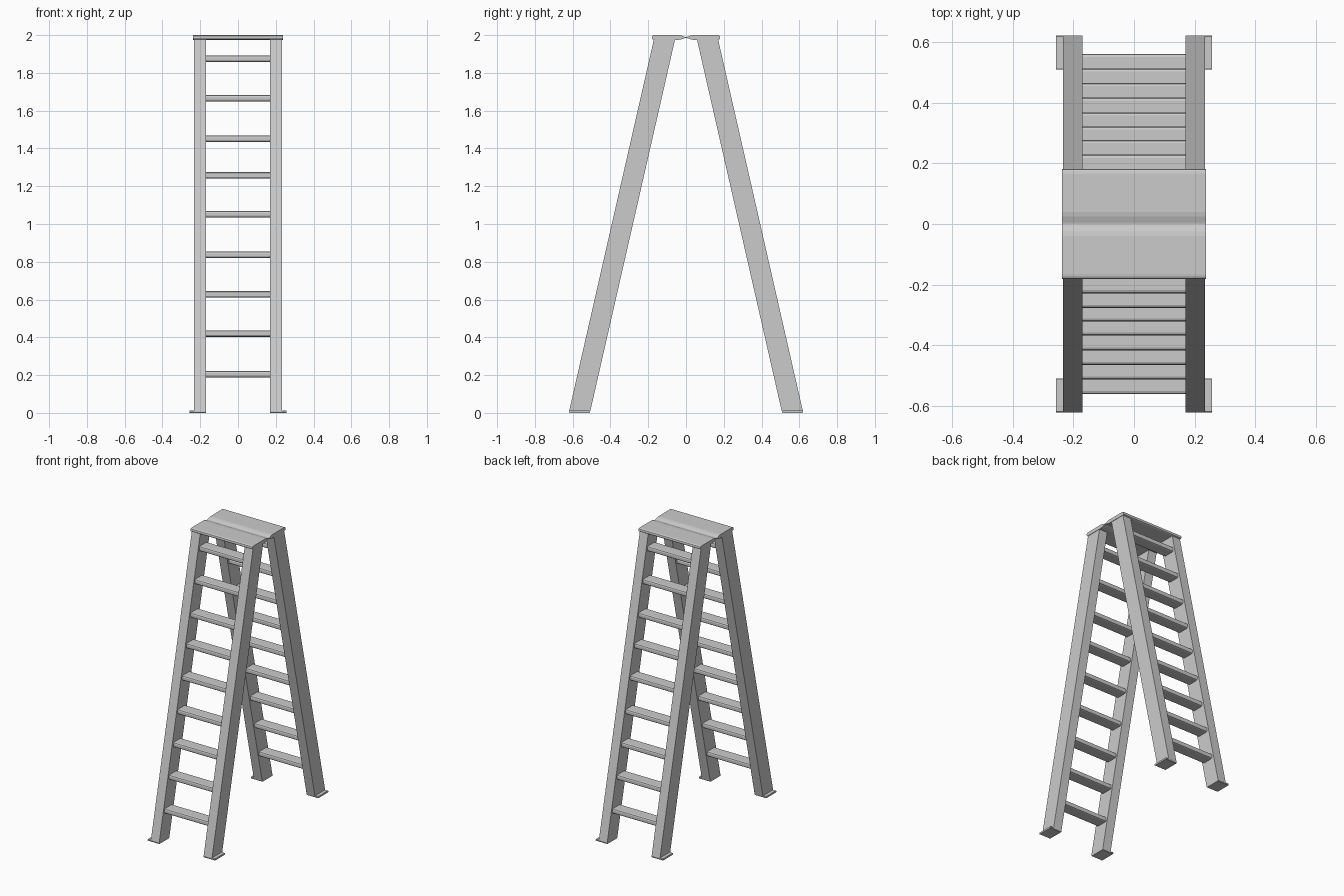
import bpy, bmesh

if "Cube" in bpy.data.objects:
    bpy.data.objects.remove(bpy.data.objects["Cube"])

RUN = 0.2276                 # y shift of a leg per unit of height
FOOT_Y = (-0.62, -0.508)     # front and back edge of a leg at the ground
RUNGS = (0.205, 0.42, 0.627, 0.837, 1.052, 1.257, 1.452, 1.665, 1.875)


def prism(name, profile, x0, x1, mirror=(False, False)):
    """Extrude a (y, z) profile from x0 to x1 and mirror it about the origin."""
    bm = bmesh.new()
    face = bm.faces.new([bm.verts.new((x0, y, z)) for y, z in profile])
    ext = bmesh.ops.extrude_face_region(bm, geom=[face])
    moved = [v for v in ext["geom"] if isinstance(v, bmesh.types.BMVert)]
    bmesh.ops.translate(bm, verts=moved, vec=(x1 - x0, 0, 0))
    bmesh.ops.recalc_face_normals(bm, faces=bm.faces)
    mesh = bpy.data.meshes.new(name)
    bm.to_mesh(mesh)
    bm.free()
    obj = bpy.data.objects.new(name, mesh)
    bpy.context.collection.objects.link(obj)
    if any(mirror):
        mod = obj.modifiers.new("Mirror", "MIRROR")
        mod.use_axis = (mirror[0], mirror[1], False)
        mod.use_mirror_merge = False
    return obj


# Four slanted legs with horizontal ends
f, b = FOOT_Y
top = 1.98
prism("legs", [(f, 0.004), (b, 0.004), (b + RUN * top, top), (f + RUN * top, top)],
      0.17, 0.234, (True, True))

# Foot plates sticking out past the legs
prism("foot_plates", [(f, 0.003), (f + 0.003, 0), (b - 0.003, 0), (b, 0.003),
                      (b, 0.009), (b - 0.003, 0.012), (f + 0.003, 0.012), (f, 0.009)],
      0.17, 0.257, (True, True))

# Flat rungs with rounded edges, on both sides of the ladder
for i, z in enumerate(RUNGS):
    y0, y1 = f + RUN * z + 0.013, b + RUN * z - 0.013
    h = 0.017
    prism(f"rung_{i + 1}",
          [(y0, z - 0.007), (y0 + 0.003, z - 0.014), (y0 + 0.01, z - h),
           (y1 - 0.01, z - h), (y1 - 0.003, z - 0.014), (y1, z - 0.007),
           (y1, z + 0.007), (y1 - 0.003, z + 0.014), (y1 - 0.01, z + h),
           (y0 + 0.01, z + h), (y0 + 0.003, z + 0.014), (y0, z + 0.007)],
          -0.172, 0.172, (False, True))

# Top step: two rounded halves thinning to a hinge line in the middle
upper = [(-0.181, 0.003), (-0.179, 0.008), (-0.173, 0.0115), (-0.165, 0.0125),
         (-0.04, 0.0125), (-0.025, 0.010), (-0.005, 0.003), (0, 0.002)]
profile = [(y, 1.9875 + d) for y, d in upper]
profile += [(y, 1.9875 - d) for y, d in reversed(upper)]
step = prism("top_step_half", profile, -0.237, 0.237, (False, True))
